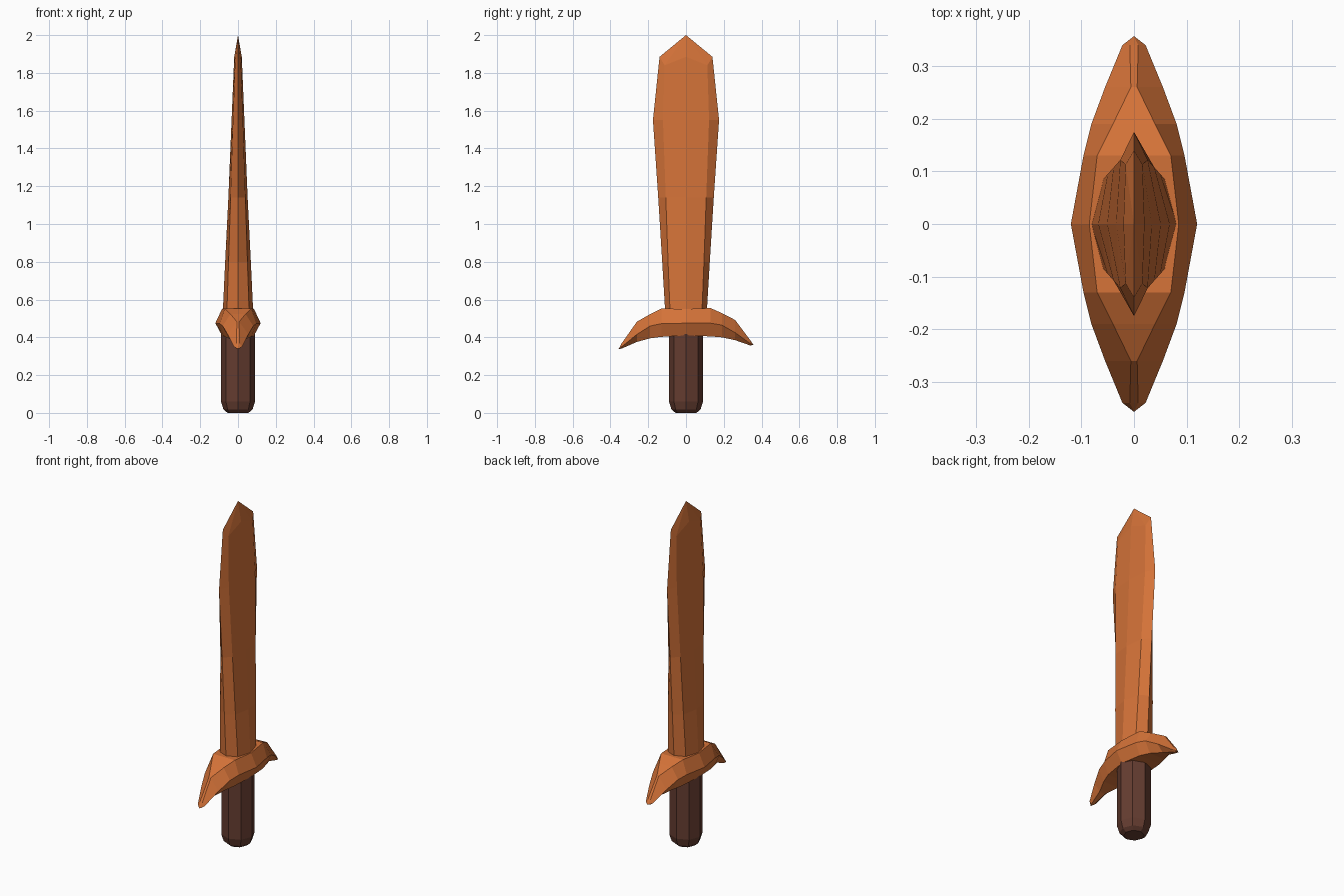
import bpy, bmesh, math

cube = bpy.data.objects.get("Cube")
if cube:
    bpy.data.objects.remove(cube, do_unlink=True)


def make_material(name, rgb):
    mat = bpy.data.materials.new(name)
    mat.use_nodes = True
    mat.diffuse_color = (*rgb, 1)
    bsdf = mat.node_tree.nodes["Principled BSDF"]
    bsdf.inputs["Base Color"].default_value = (*rgb, 1)
    bsdf.inputs["Roughness"].default_value = 0.8
    return mat


def loft(name, rings, material, start_tip=None, end_tip=None):
    """Skin a list of equal rings, closing each end with a cap or a point."""
    bm = bmesh.new()
    loops = [[bm.verts.new(p) for p in ring] for ring in rings]
    for a, b in zip(loops, loops[1:]):
        for i in range(len(a)):
            j = (i + 1) % len(a)
            bm.faces.new((a[i], a[j], b[j], b[i]))
    for loop, tip in ((loops[0], start_tip), (loops[-1], end_tip)):
        if tip:
            point = bm.verts.new(tip)
            for i in range(len(loop)):
                bm.faces.new((loop[i], loop[(i + 1) % len(loop)], point))
        else:
            bm.faces.new(loop)
    bmesh.ops.recalc_face_normals(bm, faces=bm.faces)
    mesh = bpy.data.meshes.new(name)
    bm.to_mesh(mesh)
    bm.free()
    mesh.materials.append(material)
    obj = bpy.data.objects.new(name, mesh)
    bpy.context.collection.objects.link(obj)
    return obj


orange_wood = make_material("orange_wood", (0.66, 0.17, 0.04))
dark_wood = make_material("dark_wood", (0.13, 0.046, 0.03))


# Handle: octagonal grip with a chamfered butt
def octagon(radius, z):
    turns = [i * math.pi / 4 for i in range(8)]
    return [(radius * math.cos(t), radius * math.sin(t), z) for t in turns]


grip = ((0.055, 0), (0.077, 0.018), (0.09, 0.06), (0.09, 0.46))
loft("handle", [octagon(r, z) for r, z in grip], dark_wood)


# Blade: shallow ridge, bevelled sides and sharp edges
def blade_ring(z, ridge, bevel_x, bevel_y, edge, bevel_drop=0):
    low = z - bevel_drop
    return [(ridge, 0, z), (bevel_x, bevel_y, low), (0, edge, z),
            (-bevel_x, bevel_y, low), (-ridge, 0, z),
            (-bevel_x, -bevel_y, low), (0, -edge, z), (bevel_x, -bevel_y, low)]


blade = [
    blade_ring(0.50, 0.082, 0.06, 0.083, 0.108),
    blade_ring(0.80, 0.068, 0.05, 0.095, 0.126),
    blade_ring(1.14, 0.051, 0.039, 0.107, 0.147),
    blade_ring(1.55, 0.034, 0.026, 0.122, 0.175),
    blade_ring(1.885, 0.02, 0.016, 0.113, 0.14, 0.045),
]
loft("blade", blade, orange_wood, end_tip=(0, 0, 2))

# Guard: half stations of y, top (x, z), middle (x, z), bottom (x, z)
half_guard = [
    (0.00, (0.085, 0.55), (0.12, 0.475), (0.085, 0.41)),
    (0.13, (0.070, 0.555), (0.096, 0.475), (0.07, 0.405)),
    (0.19, (0.040, 0.528), (0.081, 0.465), (0.05, 0.40)),
    (0.26, (0.006, 0.492), (0.055, 0.425), (0.02, 0.385)),
    (0.34, (0.008, 0.385), (0.022, 0.367), (0.008, 0.357)),
]


def guard_ring(station, side):
    y, top, mid, low = station
    droop = 0.018 * (y / 0.36) ** 2 if side < 0 else 0
    right = [(x, side * y, z - droop) for x, z in (top, mid, low)]
    return right + [(-x, py, z) for x, py, z in reversed(right)]


guard = [guard_ring(s, -1) for s in reversed(half_guard[1:])]
guard += [guard_ring(s, 1) for s in half_guard]
loft("guard", guard, orange_wood, (0, -0.357, 0.338), (0, 0.357, 0.36))
